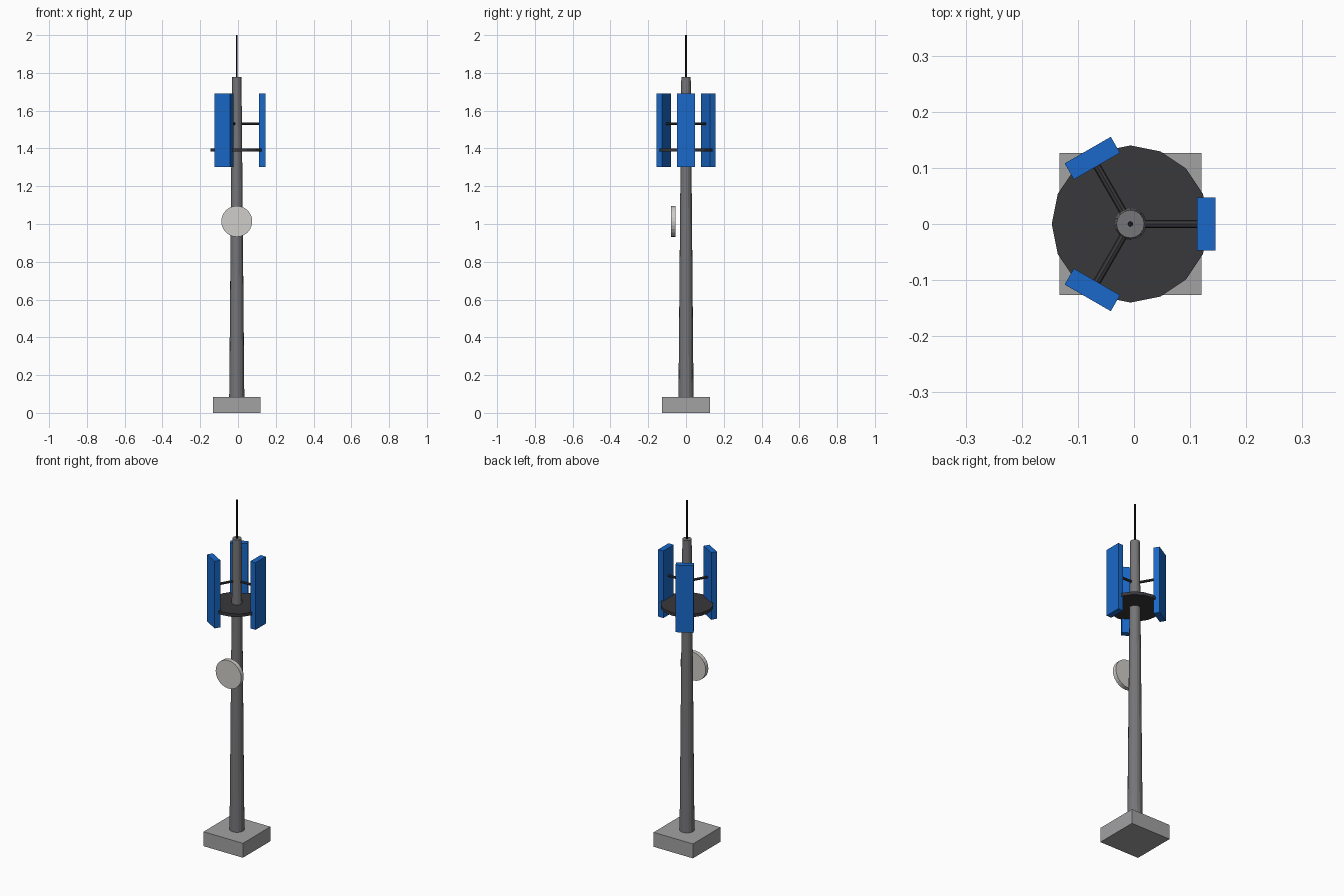
import bpy, math
from mathutils import Matrix, Vector

if "Cube" in bpy.data.objects:
    bpy.data.objects.remove(bpy.data.objects["Cube"])

CX = -0.0065  # mast axis


def material(name, rgb):
    m = bpy.data.materials.new(name)
    m.diffuse_color = (*rgb, 1)
    m.use_nodes = True
    m.node_tree.nodes["Principled BSDF"].inputs["Base Color"].default_value = m.diffuse_color
    return m


BLUE = material("panel_blue", (0.01, 0.14, 0.58))
DARK = material("dark_metal", (0.04, 0.04, 0.045))
BLACK = material("black", (0.01, 0.01, 0.012))
STEEL = material("mast_grey", (0.18, 0.18, 0.19))
CONCRETE = material("base_grey", (0.36, 0.36, 0.37))
OFFWHITE = material("dish_white", (0.62, 0.61, 0.58))


def finish(name, mat):
    ob = bpy.context.object
    ob.name = name
    ob.data.materials.append(mat)
    return ob


def rod(name, a, b, r1, r2, sides, mat):
    """Tapered cylinder running from point a to point b."""
    a, b = Vector(a), Vector(b)
    d = b - a
    bpy.ops.mesh.primitive_cone_add(vertices=sides, radius1=r1, radius2=r2, depth=d.length,
                                    location=(a + b) / 2,
                                    rotation=d.to_track_quat('Z', 'Y').to_euler())
    return finish(name, mat)


def box(name, center, size, mat, angle=0):
    bpy.ops.mesh.primitive_cube_add(size=1, location=center, rotation=(0, 0, angle))
    ob = finish(name, mat)
    ob.data.transform(Matrix.Diagonal((*size, 1)))
    return ob


# Footing, mast and whip antenna
box("base_block", (CX, 0, 0.042), (0.253, 0.253, 0.084), CONCRETE)
rod("mast", (CX, 0, 0.08), (CX, 0, 1.777), 0.04, 0.025, 16, STEEL)
rod("whip_antenna", (CX, 0, 1.77), (CX, 0, 2.0), 0.005, 0.005, 8, BLACK)

# Round service platform
rod("platform", (CX, 0, 1.383), (CX, 0, 1.401), 0.14, 0.14, 16, DARK)

# Three sector panels, each on an arm
for i in range(3):
    a = math.radians(120 * i)
    c, s = math.cos(a), math.sin(a)
    box(f"sector_panel_{i + 1}", (CX + 0.1355 * c, 0.1355 * s, 1.497),
        (0.033, 0.095, 0.39), BLUE, a)
    rod(f"panel_arm_{i + 1}", (CX + 0.018 * c, 0.018 * s, 1.531),
        (CX + 0.125 * c, 0.125 * s, 1.531), 0.007, 0.007, 8, DARK)

# Dish facing the front
rod("dish", (CX, -0.055, 1.014), (CX, -0.079, 1.014), 0.082, 0.082, 24, OFFWHITE)
